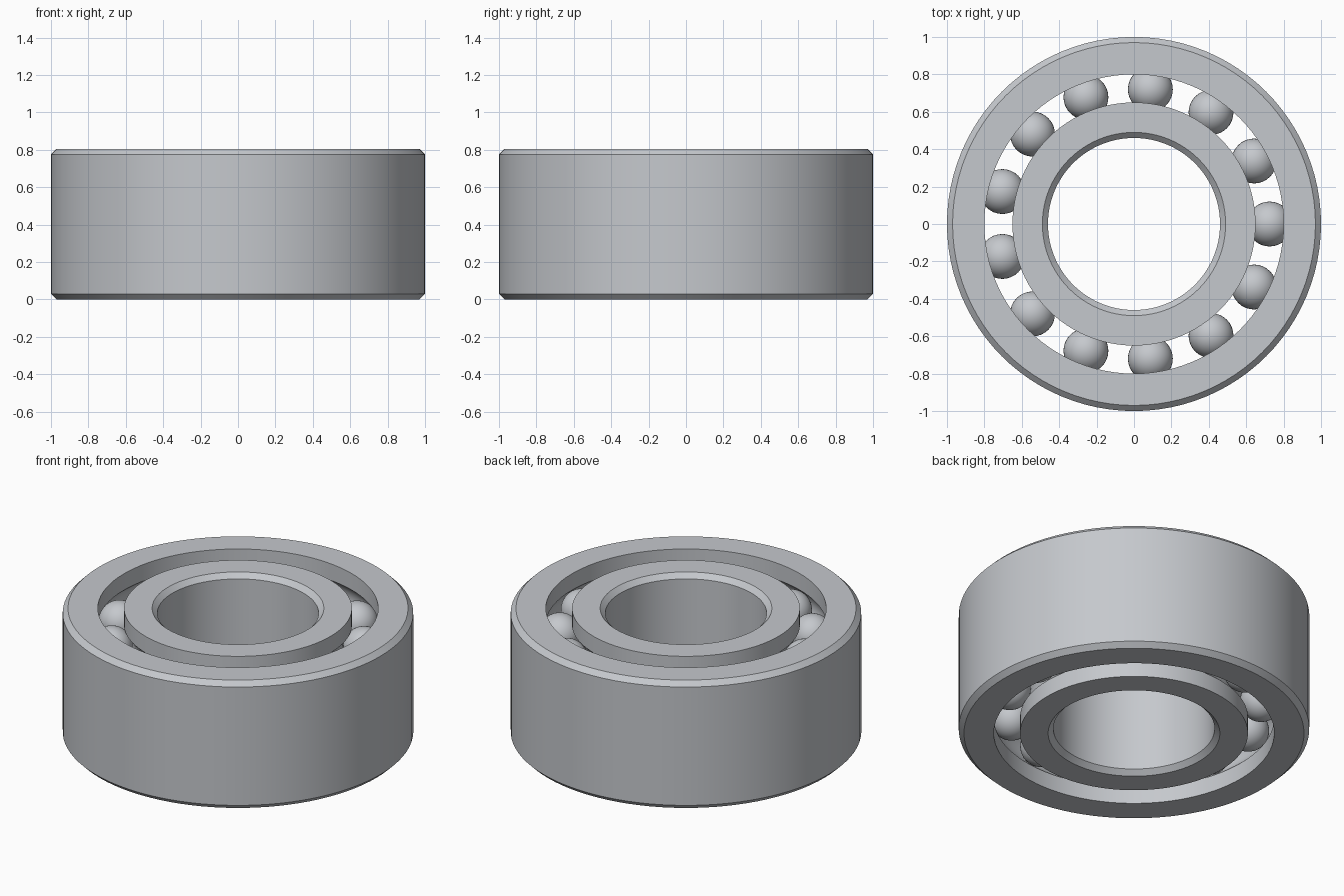
import bpy, bmesh, math

if "Cube" in bpy.data.objects:
    bpy.data.objects.remove(bpy.data.objects["Cube"], do_unlink=True)

HEIGHT = 0.805
CHAMFER = 0.03
PITCH = 0.725          # radius of the ball circle
BALL = 0.12
GROOVE = 0.123
BALLS = 13
ROWS = (HEIGHT / 4, HEIGHT * 3 / 4)

steel = bpy.data.materials.new("polished steel")
steel.use_nodes = True
colour = (0.56, 0.58, 0.61, 1)
steel.diffuse_color = colour
steel.node_tree.nodes["Principled BSDF"].inputs["Base Color"].default_value = colour


def finish(bm, name, angle):
    mesh = bpy.data.meshes.new(name)
    bm.to_mesh(mesh)
    bm.free()
    mesh.materials.append(steel)
    obj = bpy.data.objects.new(name, mesh)
    bpy.context.collection.objects.link(obj)
    bpy.ops.object.select_all(action="DESELECT")
    obj.select_set(True)
    bpy.context.view_layer.objects.active = obj
    bpy.ops.object.shade_smooth_by_angle(angle=math.radians(angle))
    return obj


def ring(name, plain, raceway, side, segments=96):
    """Lathe a ring: chamfered wall at radius plain, grooved wall at radius raceway.
    side is +1 when the material lies outside the balls, -1 when inside."""
    inset = plain - side * CHAMFER
    profile = [(inset, 0), (plain, CHAMFER), (plain, HEIGHT - CHAMFER),
               (inset, HEIGHT), (raceway, HEIGHT)]
    # Two circular-arc raceways, traced from the top down
    spread = math.acos(abs(raceway - PITCH) / GROOVE)
    for z in reversed(ROWS):
        for i in range(13):
            a = spread * (1 - i / 6)
            profile.append((PITCH + side * GROOVE * math.cos(a), z + GROOVE * math.sin(a)))
    profile.append((raceway, 0))

    bm = bmesh.new()
    loops = []
    for s in range(segments):
        t = math.tau * s / segments
        loops.append([bm.verts.new((r * math.cos(t), r * math.sin(t), z)) for r, z in profile])
    for s in range(segments):
        a, b = loops[s], loops[(s + 1) % segments]
        for i in range(len(profile)):
            j = (i + 1) % len(profile)
            bm.faces.new((a[i], b[i], b[j], a[j]))
    bmesh.ops.recalc_face_normals(bm, faces=bm.faces)
    return finish(bm, name, 30)


# Outer and inner races
ring("outer_ring", 1.0, 0.80, 1)
ring("inner_ring", 0.46, 0.65, -1)

# Two aligned rows of balls
for row, z in zip(("lower", "upper"), ROWS):
    for k in range(BALLS):
        t = math.tau * k / BALLS
        bm = bmesh.new()
        bmesh.ops.create_uvsphere(bm, u_segments=32, v_segments=20, radius=BALL)
        bmesh.ops.translate(bm, verts=bm.verts,
                            vec=(PITCH * math.cos(t), PITCH * math.sin(t), z))
        finish(bm, f"{row}_ball_{k + 1}", 60)
